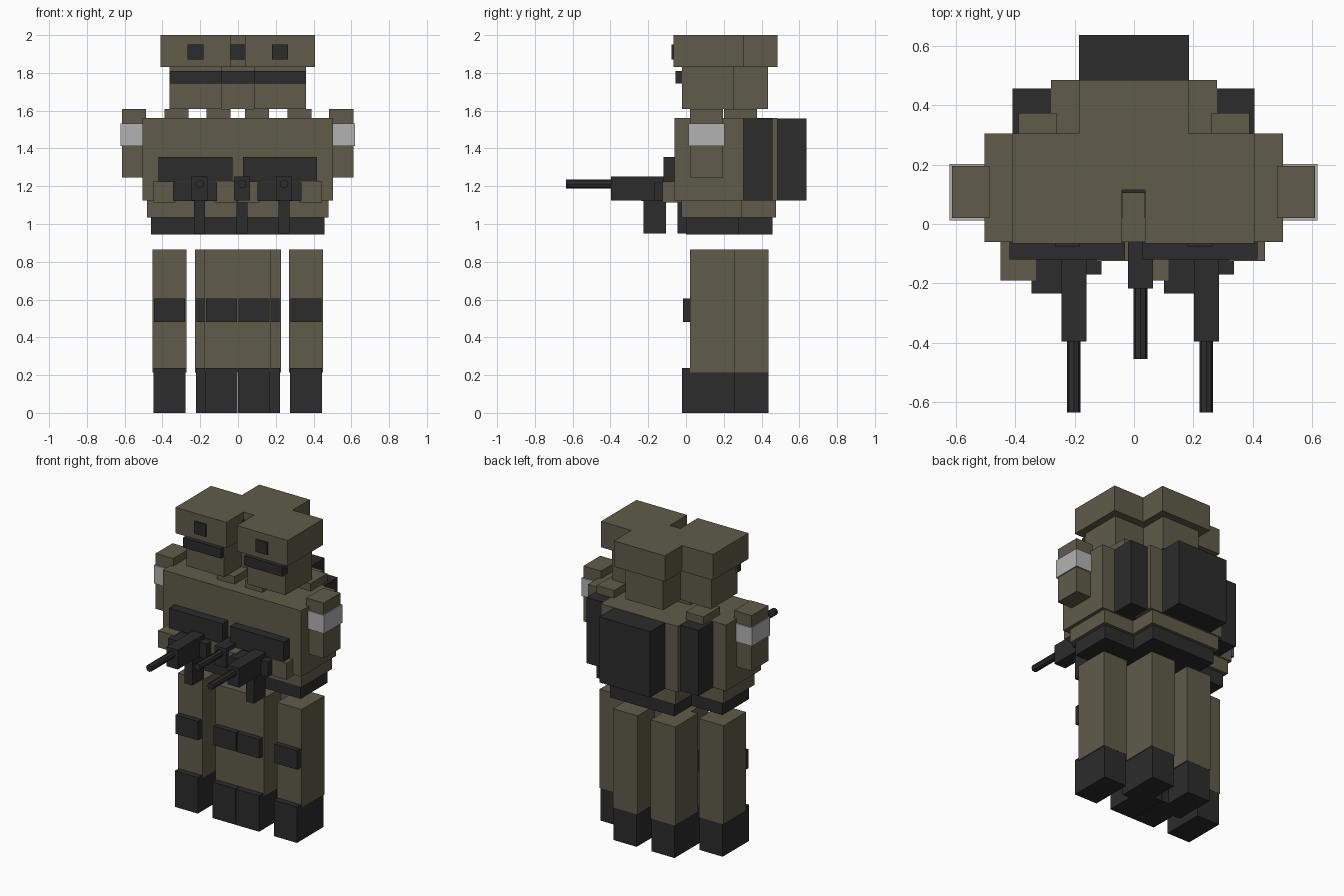
import bpy, bmesh, math
from mathutils import Matrix, Vector

if "Cube" in bpy.data.objects:
    bpy.data.objects.remove(bpy.data.objects["Cube"])


def material(name, rgb):
    m = bpy.data.materials.new(name)
    m.diffuse_color = (*rgb, 1)
    m.use_nodes = True
    m.node_tree.nodes["Principled BSDF"].inputs["Base Color"].default_value = m.diffuse_color
    return m


OLIVE = material("olive_cloth", (0.115, 0.107, 0.067))
DARK = material("dark_gear", (0.025, 0.025, 0.025))
PALE = material("pale_band", (0.45, 0.45, 0.45))


def finish(name, bm, mat):
    me = bpy.data.meshes.new(name)
    bm.to_mesh(me)
    bm.free()
    me.materials.append(mat)
    ob = bpy.data.objects.new(name, me)
    bpy.context.collection.objects.link(ob)


def box(name, mat, o, x, y, z):
    """Box from (min, max) ranges, shifted by the figure's origin o."""
    bm = bmesh.new()
    lo = Vector((x[0] + o[0], y[0] + o[1], z[0]))
    hi = Vector((x[1] + o[0], y[1] + o[1], z[1]))
    mtx = Matrix.Translation((lo + hi) / 2) @ Matrix.Diagonal((*(hi - lo), 1))
    bmesh.ops.create_cube(bm, size=1, matrix=mtx)
    finish(name, bm, mat)


def barrel(name, mat, o, x, y, z, r):
    bm = bmesh.new()
    mtx = Matrix.Translation((x + o[0], sum(y) / 2 + o[1], z)) @ Matrix.Rotation(math.pi / 2, 4, 'X')
    bmesh.ops.create_cone(bm, cap_ends=True, segments=8, radius1=r, radius2=r,
                          depth=y[1] - y[0], matrix=mtx)
    finish(name, bm, mat)


def figure(tag, o):
    def b(part, mat, x, y, z):
        if not isinstance(x, tuple):
            x = (-x, x)
        box(f"{tag}_{part}", mat, o, x, y, z)

    # head, helmet, goggles and helmet badge
    b("head", OLIVE, 0.138, (-0.02, 0.255), (1.61, 1.83))
    b("helmet", OLIVE, 0.185, (-0.065, 0.305), (1.83, 2.0))
    b("goggles", DARK, 0.138, (-0.055, 0.005), (1.745, 1.81))
    b("helmet_badge", DARK, 0.042, (-0.076, -0.06), (1.87, 1.95))
    # torso, jacket hem, belt, pouch and backpack
    b("torso", OLIVE, 0.28, (-0.06, 0.305), (1.125, 1.56))
    b("jacket_hem", OLIVE, 0.257, (-0.025, 0.297), (1.035, 1.125))
    b("belt", DARK, 0.235, (0.0, 0.277), (0.945, 1.037))
    b("chest_pouch", DARK, 0.195, (-0.12, -0.06), (1.225, 1.355))
    b("backpack", DARK, 0.185, (0.305, 0.457), (1.125, 1.558))
    # arms and legs in pairs
    for s, side in ((-1, "right"), (1, "left")):
        def pair(part, mat, c, h, y, z):
            b(f"{side}_{part}", mat, (s * c - h, s * c + h), y, z)
        pair("upper_arm", OLIVE, 0.325, 0.064, (0.02, 0.195), (1.245, 1.61))
        pair("arm_band", PALE, 0.325, 0.072, (0.012, 0.203), (1.413, 1.533))
        pair("leg", OLIVE, 0.138, 0.09, (0.02, 0.257), (0.215, 0.865))
        pair("boot", DARK, 0.138, 0.084, (-0.02, 0.256), (0.0, 0.237))
        pair("knee_pad", DARK, 0.138, 0.082, (-0.015, 0.025), (0.48, 0.605))
    # forearms and gloves reach forward by different amounts
    b("right_forearm", OLIVE, (-0.225, -0.105), (-0.19, 0.06), (1.115, 1.225))
    b("left_forearm", OLIVE, (0.1, 0.22), (-0.125, 0.06), (1.115, 1.225))
    b("right_glove", DARK, (-0.12, 0.0), (-0.235, -0.115), (1.122, 1.22))
    b("left_glove", DARK, (0.0, 0.115), (-0.17, -0.055), (1.122, 1.22))
    # gun body, magazine and barrel
    b("gun_body", DARK, (-0.02, 0.064), (-0.397, -0.055), (1.125, 1.252))
    b("gun_magazine", DARK, (-0.007, 0.051), (-0.225, -0.105), (0.95, 1.125))
    barrel(f"{tag}_gun_barrel", DARK, o, 0.022, (-0.635, -0.39), 1.212, 0.023)


# two figures in front, one behind in the gap
for tag, o in (("front_right", (-0.225, 0)), ("front_left", (0.222, 0)), ("rear", (0, 0.18))):
    figure(tag, o)
